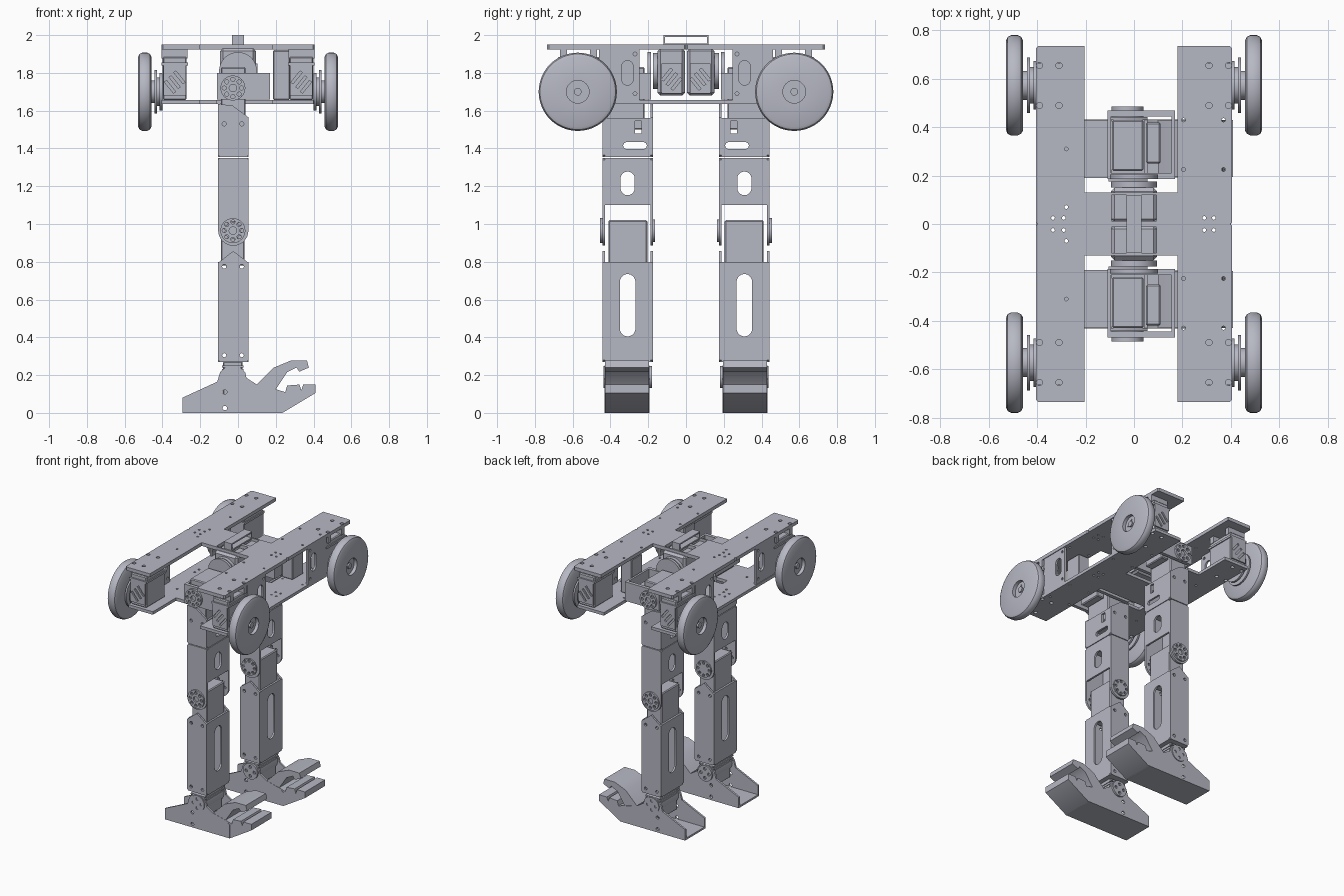
import bpy, bmesh, math
from mathutils import Matrix

cube = bpy.data.objects.get("Cube")
if cube:
    bpy.data.objects.remove(cube, do_unlink=True)

grey = bpy.data.materials.new("light_grey_metal")
grey.use_nodes = True
COLOUR = (0.47, 0.48, 0.55, 1)
grey.diffuse_color = COLOUR
grey.node_tree.nodes["Principled BSDF"].inputs["Base Color"].default_value = COLOUR

# Plane of a flat part, named after the axis it is extruded along
AXES = {"z": Matrix.Identity(4),
        "y": Matrix(((1, 0, 0, 0), (0, 0, -1, 0), (0, 1, 0, 0), (0, 0, 0, 1))),
        "x": Matrix(((0, 0, 1, 0), (1, 0, 0, 0), (0, 1, 0, 0), (0, 0, 0, 1)))}


def finish(name, me, mirror):
    """Link a mesh, give it the material and mirror it across x and/or y."""
    me.name = name
    me.materials.clear()
    me.materials.append(grey)
    ob = bpy.data.objects.new(name, me)
    bpy.context.collection.objects.link(ob)
    if mirror:
        mod = ob.modifiers.new("Mirror", "MIRROR")
        mod.use_axis = ("x" in mirror, "y" in mirror, False)
        mod.use_mirror_merge = False
    bpy.ops.object.select_all(action="DESELECT")
    ob.select_set(True)
    bpy.context.view_layer.objects.active = ob
    bpy.ops.object.shade_smooth_by_angle(angle=math.radians(32))
    return ob


def circle(u, v, r, n=24):
    return [(u + r * math.cos(2 * math.pi * i / n), v + r * math.sin(2 * math.pi * i / n))
            for i in range(n)]


def slot(u, v, w, h, n=8):
    """Upright or flat rounded slot."""
    r = min(w, h) / 2
    du, dv = w / 2 - r, h / 2 - r
    pts = []
    for k in range(4 * n):
        a = 2 * math.pi * (k + .5) / (4 * n)
        c, s = math.cos(a), math.sin(a)
        pts.append((u + math.copysign(du, c) + r * c, v + math.copysign(dv, s) + r * s))
    return pts


def rect(u0, u1, v0, v1):
    return [(u0, v0), (u1, v0), (u1, v1), (u0, v1)]


def ring(u, v, R, r, n=8):
    return [circle(*p, r, 10) for p in circle(u, v, R, n)]


def plate(name, axis, a, b, outline, holes=(), mirror="y"):
    """Flat part with holes, extruded from a to b along an axis."""
    cu = bpy.data.curves.new(name, "CURVE")
    cu.dimensions, cu.fill_mode = "2D", "BOTH"
    cu.extrude = abs(b - a) / 2
    for loop in [outline, *holes]:
        sp = cu.splines.new("POLY")
        sp.points.add(len(loop) - 1)
        for p, (u, v) in zip(sp.points, loop):
            p.co = (u, v, 0, 1)
        sp.use_cyclic_u = True
    tmp = bpy.data.objects.new(name + "_tmp", cu)
    bpy.context.collection.objects.link(tmp)
    dg = bpy.context.evaluated_depsgraph_get()
    me = bpy.data.meshes.new_from_object(tmp.evaluated_get(dg))
    bpy.data.objects.remove(tmp, do_unlink=True)
    mid = (a + b) / 2 * (-1 if axis == "y" else 1)
    me.transform(AXES[axis] @ Matrix.Translation((0, 0, mid)))
    bm = bmesh.new()
    bm.from_mesh(me)
    bmesh.ops.remove_doubles(bm, verts=bm.verts, dist=1e-5)
    bmesh.ops.recalc_face_normals(bm, faces=bm.faces)
    bm.to_mesh(me)
    bm.free()
    return finish(name, me, mirror)


def box(name, x0, x1, y0, y1, z0, z1, mirror="y", bevel=0.006):
    bm = bmesh.new()
    bmesh.ops.create_cube(bm, size=1)
    for v in bm.verts:
        v.co = ((x0 + x1) / 2 + v.co.x * (x1 - x0), (y0 + y1) / 2 + v.co.y * (y1 - y0),
                (z0 + z1) / 2 + v.co.z * (z1 - z0))
    if bevel:
        bmesh.ops.bevel(bm, geom=bm.edges[:], offset=bevel, segments=1, affect="EDGES")
    me = bpy.data.meshes.new(name)
    bm.to_mesh(me)
    bm.free()
    return finish(name, me, mirror)


def lathe(name, profile, y, z, mirror="xy", n=64):
    """Turn an (x, radius) profile around an axis along x."""
    bm = bmesh.new()
    vs = [bm.verts.new((x, y + r, z)) for x, r in profile]
    es = [bm.edges.new(p) for p in zip(vs, vs[1:])]
    bmesh.ops.spin(bm, geom=vs + es, cent=(0, y, z), axis=(1, 0, 0),
                   angle=2 * math.pi, steps=n, use_merge=True)
    bmesh.ops.remove_doubles(bm, verts=bm.verts, dist=1e-5)
    bmesh.ops.recalc_face_normals(bm, faces=bm.faces)
    me = bpy.data.meshes.new(name)
    bm.to_mesh(me)
    bm.free()
    return finish(name, me, mirror)


def slashes(u, v):
    """Three slanted vents."""
    return [[(u + d - .03, v - .03 + e), (u + d - .018, v - .037 + e), (u + d + .03, v + .022 + e),
             (u + d + .018, v + .03 + e)] for d, e in ((-.025, .025), (0, 0), (.025, -.025))]


# Body decks: two H-shaped plates, each split in the middle
bolts = [circle(x, y, .013, 12) for x in (-.39, -.31, .31, .39) for y in (-.655, -.49)]
bolts += [circle(x, y, .008, 8) for x, y in ((.205, -.43), (.37, -.43), (.205, -.225), (.37, -.225),
          (-.28, -.31), (-.28, -.07), (-.335, -.025), (-.29, -.025), (.29, -.025), (.33, -.025))]
plate("top_deck", "z", 1.925, 1.95,
      [(-.405, -.008), (-.405, -.725), (-.397, -.735), (-.205, -.735), (-.205, -.13), (.18, -.13),
       (.18, -.735), (.397, -.735), (.405, -.725), (.405, -.008), (.397, 0), (-.397, 0)],
      bolts + [rect(-.092, .092, -.12, -.012)])
plate("bottom_deck", "z", 1.635, 1.657,
      [(-.405, 0), (-.405, -.7), (-.205, -.7), (-.205, -.43), (-.11, -.43), (-.11, -.19),
       (-.205, -.19), (-.205, -.13), (.18, -.13), (.18, -.7), (.4, -.7), (.4, 0)], bolts)
plate("top_handle", "x", -.032, .032, rect(-.12, .12, 1.945, 2.0),
      [rect(-.112, .112, 1.956, 1.99)], mirror="")

# Wheels with recessed hub, axle and drive flange
WY, WZ = -.573, 1.70
lathe("wheels", [(.475, .06), (.458, .065), (.458, .185), (.466, .2), (.48, .207), (.508, .207),
                 (.522, .2), (.529, .185), (.529, .06), (.505, .06), (.505, .02), (.515, .02),
                 (.515, 0)], WY, WZ)
lathe("wheel_hubs", [(.40, 0), (.40, .10), (.415, .10), (.415, .075), (.43, .075), (.43, .115),
                     (.442, .115), (.442, .06), (.475, .06), (.475, 0)], WY, WZ, n=40)
plate("hub_bolts", "x", .503, .51, circle(WY + .033, WZ, .008, 10), mirror="xy")
plate("hub_bolts_upper", "x", .503, .51, circle(WY, WZ + .033, .008, 10), mirror="xy")

# Wheel motors hanging from the top deck
box("wheel_motors", .272, .398, -.68, -.46, 1.657, 1.885, "xy")
plate("wheel_motor_vents", "y", -.69, -.68, rect(.275, .395, 1.68, 1.84), slashes(.335, 1.755), "xy")
for i, y in enumerate((-.648, -.49)):
    box(f"motor_hanger_{i + 1}", .268, .405, y - .018, y + .018, 1.875, 1.926, "xy", 0)
box("motor_clamp", .265, .405, -.69, -.455, 1.84, 1.855, "xy", 0)
plate("motor_bracket", "x", .385, .4, rect(-.46, -.245, 1.657, 1.926),
      [slot(-.31, 1.80, .06, .13), circle(-.27, 1.9, .01, 10), circle(-.27, 1.69, .01, 10)], "xy")

# Central hip motors with output discs
box("hip_turn_motor", -.095, .095, -.15, -.006, 1.68, 1.93, bevel=.015)
plate("hip_turn_vents", "x", .095, .103, rect(-.13, -.02, 1.69, 1.85), slashes(-.075, 1.77))
plate("hip_turn_disc", "y", -.175, -.15, circle(0, 1.81, .095, 40), ring(0, 1.81, .065, .009))
box("motor_lid_rib", -.03, .03, -.115, -.02, 1.925, 1.94)

# Hip carrier around the swing motor
plate("hip_carrier", "z", 1.66, 1.8, rect(-.11, .17, -.47, -.185), [rect(-.095, .155, -.445, -.21)])
plate("hip_carrier_arm", "y", -.205, -.185, circle(0, 1.81, .1, 40))
box("hip_swing_motor", -.09, .04, -.43, -.22, 1.5, 1.83)
box("hip_driver", .05, .11, -.42, -.25, 1.66, 1.77)
box("hip_side_unit", .185, .275, -.37, -.245, 1.657, 1.92)
lathe_discs = [("hip_disc", 1.72, -.485, -.47), ("knee_disc", .965, -.455, -.44)]
for name, z, a, b in lathe_discs:
    plate(name, "y", a, b, circle(-.027, z, .066, 32), ring(-.027, z, .046, .011)
          + [circle(-.027, z, .02, 16)])
plate("knee_disc_inner", "y", -.175, -.165, circle(-.027, .965, .06, 32), ring(-.027, .965, .045, .01))

# Legs: each segment is a channel of two side plates and two walls
X0, X1, Y0, Y1 = -.105, .055, -.443, -.175
T = .014


def channel(name, side, side_holes, z0, z1, wall_holes):
    for tag, a in (("outer", Y0), ("inner", Y1 - T)):
        plate(f"{name}_{tag}_side", "y", a, a + T, side, side_holes)
    for tag, a in (("left", X1 - T), ("right", X0)):
        plate(f"{name}_{tag}_wall", "x", a, a + T, rect(Y0 + T, Y1 - T, z0, z1), wall_holes)


def screws(*zs):
    return [circle(x, z, .011, 12) for x in (-.073, .02) for z in zs]


CY = (Y0 + Y1) / 2
channel("hip_link", [(X0, 1.365), (X0 + .01, 1.355), (X1 - .01, 1.355), (X1, 1.365), (X1, 1.565),
                     (-.03, 1.628), (X0, 1.635)], screws(1.53), 1.355, 1.56,
        [rect(-.27, -.235, 1.48, 1.545), slot(-.27, 1.415, .125, .036)])
box("hip_link_floor", X0 + .005, X1 - .005, Y0 + .005, Y1 - .005, 1.355, 1.37, bevel=0)

thigh = [(X1, 1.34), (X1 - .01, 1.35), (X0 + .01, 1.35), (X0, 1.34)]
thigh += [(-.025 - .08 * math.cos(a), .965 - .08 * math.sin(a))
          for a in (math.pi * i / 16 for i in range(17))]
channel("thigh", thigh, ring(-.027, .965, .052, .01), 1.10, 1.35, [slot(CY, 1.215, .075, .125)])
box("thigh_cap", X0 + .005, X1 - .005, Y0 + .005, Y1 - .005, 1.335, 1.35, bevel=0)
box("knee_motor", -.09, .035, -.41, -.205, .78, 1.02)

channel("shin", [(X0, .28), (X0 + .01, .27), (X1 - .01, .27), (X1, .28), (X1, .795), (-.025, .857),
                 (X0, .795)], screws(.305, .775), .27, .80, [slot(CY, .57, .082, .33)])
box("shin_floor", X0 + .005, X1 - .005, Y0 + .005, Y1 - .005, .27, .285, bevel=0)

# Ankle motor and pivot
box("ankle_motor", -.08, .025, -.405, -.22, .09, .272)
for i, z in enumerate((.205, .222, .24)):
    box(f"ankle_fin_{i + 1}", -.085, .03, -.43, -.195, z, z + .01, bevel=0)
plate("ankle_disc", "y", -.438, -.18, circle(-.027, .19, .058, 32), ring(-.027, .19, .033, .011, 4))

# Feet: open channel with a two-jaw toe clamp
foot = [(-.295, 0), (-.295, .08), (-.11, .165), (-.095, .215), (-.065, .243), (-.027, .252),
        (.01, .243), (.038, .215), (.045, .185), (.10, .15), (.20, .125), (.235, .1), (.235, 0)]
for tag, a in (("outer", -.432), ("inner", -.207)):
    plate(f"foot_{tag}_side", "y", a, a + T, foot, [circle(-.07, .11, .012, 12), circle(-.07, .025, .012, 12)])
box("foot_sole", -.295, .235, -.425, -.2, 0, .014, bevel=0)
plate("toe_clamp", "y", -.43, -.195,
      [(.10, .15), (.19, .24), (.28, .277), (.365, .277), (.375, .24), (.325, .218), (.31, .24),
       (.26, .215), (.2, .125), (.25, .11), (.26, .145), (.325, .15), (.335, .12), (.345, .15),
       (.41, .15), (.41, .105), (.235, .0), (.2, .0), (.17, .09)])
